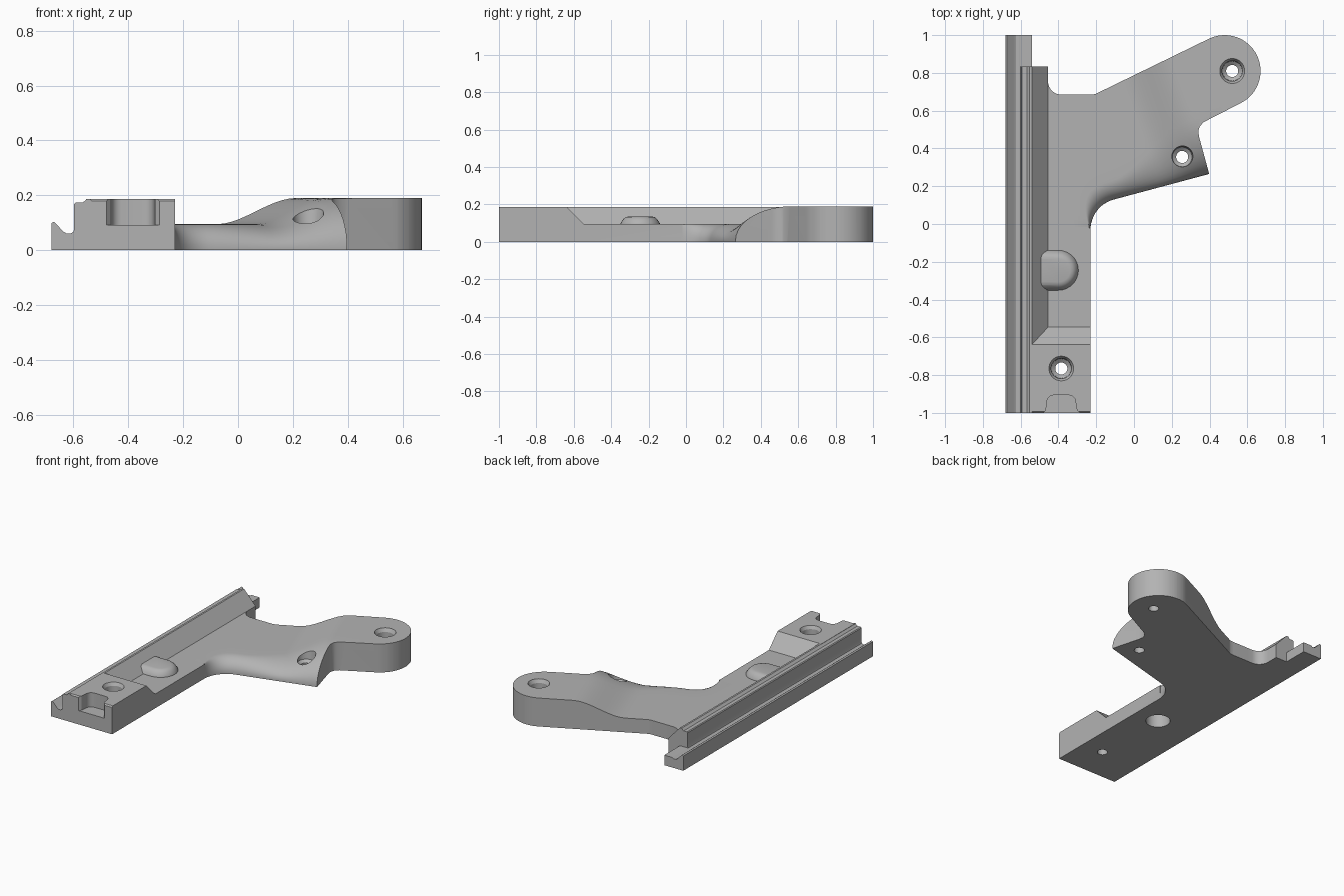
import bpy, bmesh
from math import sin, cos, pi, radians
from mathutils import Vector

if "Cube" in bpy.data.objects:
    bpy.data.objects.remove(bpy.data.objects["Cube"])

grey = bpy.data.materials.new("mid_grey")
grey.use_nodes = True
grey.diffuse_color = (0.45, 0.45, 0.45, 1)
grey.node_tree.nodes["Principled BSDF"].inputs["Base Color"].default_value = (0.45, 0.45, 0.45, 1)

LOW, HIGH = 0.095, 0.187


def finish(bm, name):
    bmesh.ops.recalc_face_normals(bm, faces=bm.faces)
    me = bpy.data.meshes.new(name)
    bm.to_mesh(me)
    bm.free()
    me.materials.append(grey)
    ob = bpy.data.objects.new(name, me)
    bpy.context.collection.objects.link(ob)
    return ob


def extrude(name, pts, axis, a, b):
    """Extrude a 2D profile along an axis from a to b."""
    place = {"x": lambda p, t: (t, p[0], p[1]),
             "y": lambda p, t: (p[0], t, p[1]),
             "z": lambda p, t: (p[0], p[1], t)}[axis]
    bm = bmesh.new()
    face = bm.faces.new([bm.verts.new(place(p, a)) for p in pts])
    new = bmesh.ops.extrude_face_region(bm, geom=[face])["geom"]
    shift = Vector(place((0, 0), b - a))
    bmesh.ops.translate(bm, vec=shift, verts=[v for v in new if isinstance(v, bmesh.types.BMVert)])
    return finish(bm, name)


def lathe(name, x, y, profile, n=40):
    """Closed turned solid from (radius, z) pairs."""
    bm = bmesh.new()
    rings = [[bm.verts.new((x + r * cos(2 * pi * i / n), y + r * sin(2 * pi * i / n), z))
              for i in range(n)] for r, z in profile]
    for lo, hi in zip(rings, rings[1:]):
        for i in range(n):
            j = (i + 1) % n
            bm.faces.new((lo[i], lo[j], hi[j], hi[i]))
    bm.faces.new(rings[0])
    bm.faces.new(rings[-1])
    return finish(bm, name)


def combine(target, tool, operation):
    mod = target.modifiers.new("combine", "BOOLEAN")
    mod.operation, mod.object, mod.solver = operation, tool, "EXACT"
    bpy.context.view_layer.objects.active = target
    bpy.ops.object.modifier_apply(modifier=mod.name)
    bpy.data.objects.remove(tool)


def arc(cx, cy, r, a0, a1, n):
    return [(cx + r * cos(radians(a0 + (a1 - a0) * i / n)),
             cy + r * sin(radians(a0 + (a1 - a0) * i / n))) for i in range(n + 1)]


def smooth(a, b, v):
    t = min(1, max(0, (v - a) / (b - a)))
    return t * t * (3 - 2 * t)


# Arm: rounded front edge swept along a corner and a straight run, rising outwards
def arm_height(x, y):
    return LOW + (HIGH + 0.003 - LOW) * smooth(0.19, 0.51, 0.94 * x + 0.35 * y)


RC, CX, CY = 0.165, -0.065, -0.03
stations = []
for i in range(13):
    a = radians(180 - 75 * i / 12)
    n = Vector((cos(a), sin(a)))
    stations.append((Vector((CX, CY)) + RC * n, n, 0.008 + 0.09 * smooth(0, 9, i)))
corner, normal = stations[-1][0], stations[-1][1]
along = Vector((normal.y, -normal.x))
for i in range(1, 45):
    s = i * 0.025
    stations.append((corner + along * s, normal, 0.098 + 0.2 * smooth(0, 0.5, s)))

bm = bmesh.new()
tops, bottoms = [], []
for p, n, radius in stations:
    row = []
    for k in range(11):
        ang = pi / 2 * k / 10
        q = p + n * radius * (1 - cos(ang))
        row.append((q.x, q.y, 0.008 + (arm_height(*q) - 0.008) * sin(ang)))
    for k in range(1, 13):
        q = p + n * (radius + (1.2 - radius) * k / 12)
        row.append((q.x, q.y, arm_height(*q)))
    tops.append([bm.verts.new(c) for c in row])
    bottoms.append([bm.verts.new((c[0], c[1], 0)) for c in row])
last = len(tops[0]) - 1
for i in range(len(tops) - 1):
    for grid in (tops, bottoms):
        for k in range(last):
            bm.faces.new((grid[i][k], grid[i + 1][k], grid[i + 1][k + 1], grid[i][k + 1]))
    for k in (0, last):
        bm.faces.new((tops[i][k], tops[i + 1][k], bottoms[i + 1][k], bottoms[i][k]))
for i in (0, -1):
    for k in range(last):
        bm.faces.new((tops[i][k], tops[i][k + 1], bottoms[i][k + 1], bottoms[i][k]))
arm = finish(bm, "arm")

# Arm outline in plan: rounded tip, inner notch and root fillet
outline = [(-0.5, -0.1), (0.497, -0.1), (0.345, 0.46)]
outline += [(0.34, 0.49), (0.348, 0.517), (0.37, 0.54)]
outline += arc(0.48, 0.81, 0.19, -63, 115, 32)
outline += [(-0.19, 0.695), (-0.205, 0.688), (-0.225, 0.685)]
outline += arc(-0.385, 0.755, 0.07, 270, 180, 8) + [(-0.5, 0.755)]
combine(arm, extrude("outline", outline, "z", -0.1, 0.4), "INTERSECT")

# Rail with hooked lip, groove, stepped ridge and sloping inner side
lip = [(-0.68, 0), (-0.68, 0.098), (-0.672, 0.104), (-0.666, 0.1), (-0.638, 0.069),
       (-0.625, 0.061), (-0.61, 0.061), (-0.6, 0.067)]
ridge = [(-0.597, 0.075), (-0.597, 0.168), (-0.592, 0.173), (-0.567, 0.173),
         (-0.558, 0.18), (-0.552, HIGH), (-0.54, HIGH), (-0.455, LOW), (-0.455, 0)]
body = extrude("bracket", lip + ridge, "y", -1, 0.835)
combine(body, extrude("lip_end", lip + [(-0.54, 0.067), (-0.54, 0)], "y", 0.8, 1), "UNION")

# Main bar and raised front block
combine(body, extrude("bar", [(-0.5, 0), (-0.23, 0), (-0.23, LOW), (-0.5, LOW)], "y", -0.99, -0.02), "UNION")
block = extrude("block", [(-1, 0), (-1, HIGH - 0.008), (-0.992, HIGH), (-0.638, HIGH),
                          (-0.546, LOW), (-0.546, 0)], "x", -0.553, -0.23)
combine(body, block, "UNION")
combine(body, arm, "UNION")

# Boss on the bar, blending into the rail slope
bm = bmesh.new()
for r, z in ((0.108, 0.08), (0.105, 0.1), (0.09, 0.122), (0.078, 0.132), (0.062, 0.136)):
    for x, y in arc(-0.4, -0.245, r, -90, 90, 14):
        bm.verts.new((x, y, z))
    for side in (-1, 1):
        bm.verts.new((-0.51, -0.245 + side * r, z))
hull = bmesh.ops.convex_hull(bm, input=bm.verts)
bmesh.ops.delete(bm, geom=list({v for v in hull["geom_interior"] if isinstance(v, bmesh.types.BMVert)}), context="VERTS")
combine(body, finish(bm, "boss"), "UNION")

# Screw holes, blind socket under the boss and the front notch
bore = [(0.032, -0.1), (0.032, 0.075), (0.052, 0.09)]
flare = [(0.054, HIGH - 0.02), (0.066, HIGH + 0.001), (0.066, 0.4)]
for x, y in ((0.52, 0.81), (-0.385, -0.765)):
    combine(body, lathe("hole", x, y, bore + flare), "DIFFERENCE")
combine(body, lathe("arm_hole", 0.255, 0.355, bore + [(0.062, 0.18), (0.062, 0.4)]), "DIFFERENCE")
combine(body, lathe("socket", -0.4, -0.245, [(0.076, -0.1), (0.076, 0.09)]), "DIFFERENCE")
notch = [(-0.48, -1.1), (-0.285, -1.1), (-0.285, -1.001), (-0.302, -0.985), (-0.308, -0.95)]
notch += arc(-0.345, -0.942, 0.036, 10, 90, 5) + arc(-0.425, -0.942, 0.036, 90, 170, 5)
notch += [(-0.462, -0.95), (-0.466, -0.985), (-0.48, -1.001)]
combine(body, extrude("notch", notch, "z", 0.092, 0.4), "DIFFERENCE")

# Smooth the curved surfaces and keep the hard edges
bm = bmesh.new()
bm.from_mesh(body.data)
bmesh.ops.remove_doubles(bm, verts=bm.verts, dist=0.0003)
bm.to_mesh(body.data)
bm.free()
bpy.ops.object.select_all(action="DESELECT")
body.select_set(True)
bpy.context.view_layer.objects.active = body
bpy.ops.object.shade_smooth_by_angle(angle=radians(28))
